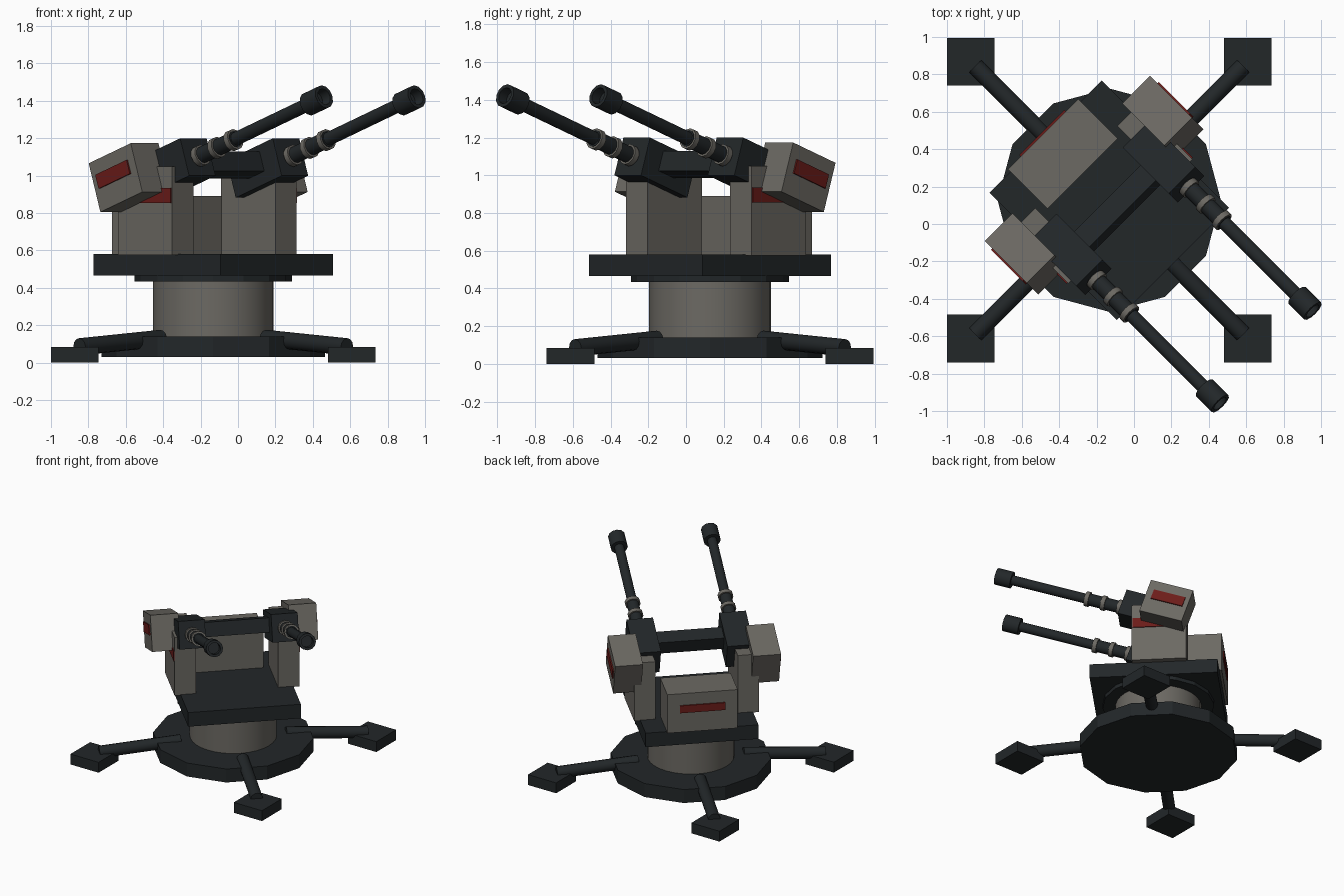
import bpy, bmesh
from math import radians, pi
from mathutils import Matrix, Vector

if "Cube" in bpy.data.objects:
    bpy.data.objects.remove(bpy.data.objects["Cube"])

BASE = Matrix.Translation((-0.1325, 0.1275, 0))           # mount centre
TURRET = BASE @ Matrix.Rotation(-pi / 4, 4, 'Z')          # x = forward, y = sideways
GUN = TURRET @ Matrix.Translation((0, 0, 1.02)) @ Matrix.Rotation(radians(-18.7), 4, 'Y')


def material(name, rgb):
    m = bpy.data.materials.new(name)
    m.diffuse_color = (*rgb, 1)
    m.use_nodes = True
    m.node_tree.nodes["Principled BSDF"].inputs["Base Color"].default_value = m.diffuse_color
    return m


DARK = material("dark_metal", (0.016, 0.02, 0.022))
GREY = material("warm_grey", (0.15, 0.142, 0.125))
RED = material("red_panel", (0.15, 0.012, 0.01))


def finish(name, bm, frame, mat, smooth=False):
    bmesh.ops.recalc_face_normals(bm, faces=bm.faces)
    me = bpy.data.meshes.new(name)
    bm.to_mesh(me)
    bm.free()
    me.transform(frame)
    me.materials.append(mat)
    ob = bpy.data.objects.new(name, me)
    bpy.context.collection.objects.link(ob)
    if smooth:
        bpy.ops.object.select_all(action='DESELECT')
        ob.select_set(True)
        bpy.context.view_layer.objects.active = ob
        bpy.ops.object.shade_smooth_by_angle(angle=radians(35))
    return ob


def box(name, xs, ys, zs, frame, mat):
    bm = bmesh.new()
    bmesh.ops.create_cube(bm, size=1)
    for v in bm.verts:
        v.co = [(a + b) / 2 + c * abs(b - a) for (a, b), c in zip((xs, ys, zs), v.co)]
    return finish(name, bm, frame, mat)


def rod(name, p, q, r, sides, frame, mat, smooth=True, bore=0):
    """Cylinder from p to q, optionally with a recessed bore at the q end."""
    p, q = Vector(p), Vector(q)
    d = q - p
    bm = bmesh.new()
    bmesh.ops.create_cone(bm, cap_ends=True, segments=sides, radius1=r, radius2=r, depth=d.length)
    if bore:
        bm.faces.ensure_lookup_table()
        end = max(bm.faces, key=lambda f: f.calc_center_median().z)
        bmesh.ops.inset_region(bm, faces=[end], thickness=r - bore)
        bottom = bmesh.ops.extrude_discrete_faces(bm, faces=[end])["faces"][0]
        bmesh.ops.translate(bm, verts=bottom.verts, vec=(0, 0, -0.06))
    place = Matrix.Translation((p + q) / 2)
    if abs(d.x) + abs(d.y) > 1e-6:
        place = place @ d.to_track_quat('Z', 'Y').to_matrix().to_4x4()
    else:
        place = place @ Matrix.Rotation(pi / 2, 4, 'Z')
    return finish(name, bm, frame @ place, mat, smooth)


# Ground mount: disc, column, bearing ring
rod("base_disc", (0, 0, 0.03), (0, 0, 0.14), 0.597, 12, BASE, DARK, smooth=False)
rod("column", (0, 0, 0.13), (0, 0, 0.44), 0.323, 32, BASE, GREY)
rod("bearing_ring", (0, 0, 0.435), (0, 0, 0.47), 0.42, 16, BASE, DARK, smooth=False)

# Four legs with square feet
for i, (sx, sy) in enumerate([(1, 1), (-1, 1), (-1, -1), (1, -1)]):
    foot = BASE @ Matrix.Translation((sx * 0.74, sy * 0.74, 0))
    box(f"foot_{i}", (-0.1275, 0.1275), (-0.1275, 0.1275), (0, 0.085), foot, DARK)
    rod(f"leg_{i}", (sx * 0.28, sy * 0.28, 0.13), (sx * 0.715, sy * 0.715, 0.085),
        0.046, 12, BASE, DARK)

# Turning platform and rear housing
box("platform", (-0.4815, 0.4815), (-0.425, 0.425), (0.465, 0.58), TURRET, DARK)
box("rear_housing", (-0.5, -0.2), (-0.265, 0.265), (0.575, 0.89), TURRET, GREY)
box("rear_panel", (-0.51, -0.49), (-0.17, 0.17), (0.735, 0.795), TURRET, RED)

# Bar joining the two guns
box("cross_bar", (0.01, 0.13), (-0.26, 0.26), (-0.04, 0.07), GUN, DARK)

# Mirrored supports and guns
for side, s in (("left", 1), ("right", -1)):
    def span(a, b):
        return s * a, s * b
    box(side + "_support", (-0.25, 0.16), span(0.31, 0.47), (0.575, 1.05), TURRET, GREY)
    box(side + "_support_stripe", (-0.13, 0.155), span(0.46, 0.477), (0.855, 0.935), TURRET, RED)
    box(side + "_breech", (-0.12, 0.247), span(0.25, 0.45), (-0.105, 0.106), GUN, DARK)
    box(side + "_ammo_box", (-0.285, 0.05), span(0.415, 0.625), (-0.13, 0.145), GUN, GREY)
    box(side + "_ammo_panel", (-0.25, 0.0), span(0.615, 0.634), (-0.01, 0.068), GUN, RED)
    y = s * 0.35
    rod(side + "_barrel_sleeve", (0.2, y, 0), (0.55, y, 0), 0.046, 12, GUN, DARK)
    rod(side + "_barrel", (0.5, y, 0), (1.15, y, 0), 0.037, 12, GUN, DARK)
    rod(side + "_muzzle", (1.13, y, 0), (1.255, y, 0), 0.064, 12, GUN, DARK, bore=0.045)
    for k in range(3):
        u = 0.27 + 0.13 * k
        rod(f"{side}_barrel_ring_{k}", (u - 0.016, y, 0), (u + 0.016, y, 0), 0.057, 12, GUN, GREY)
